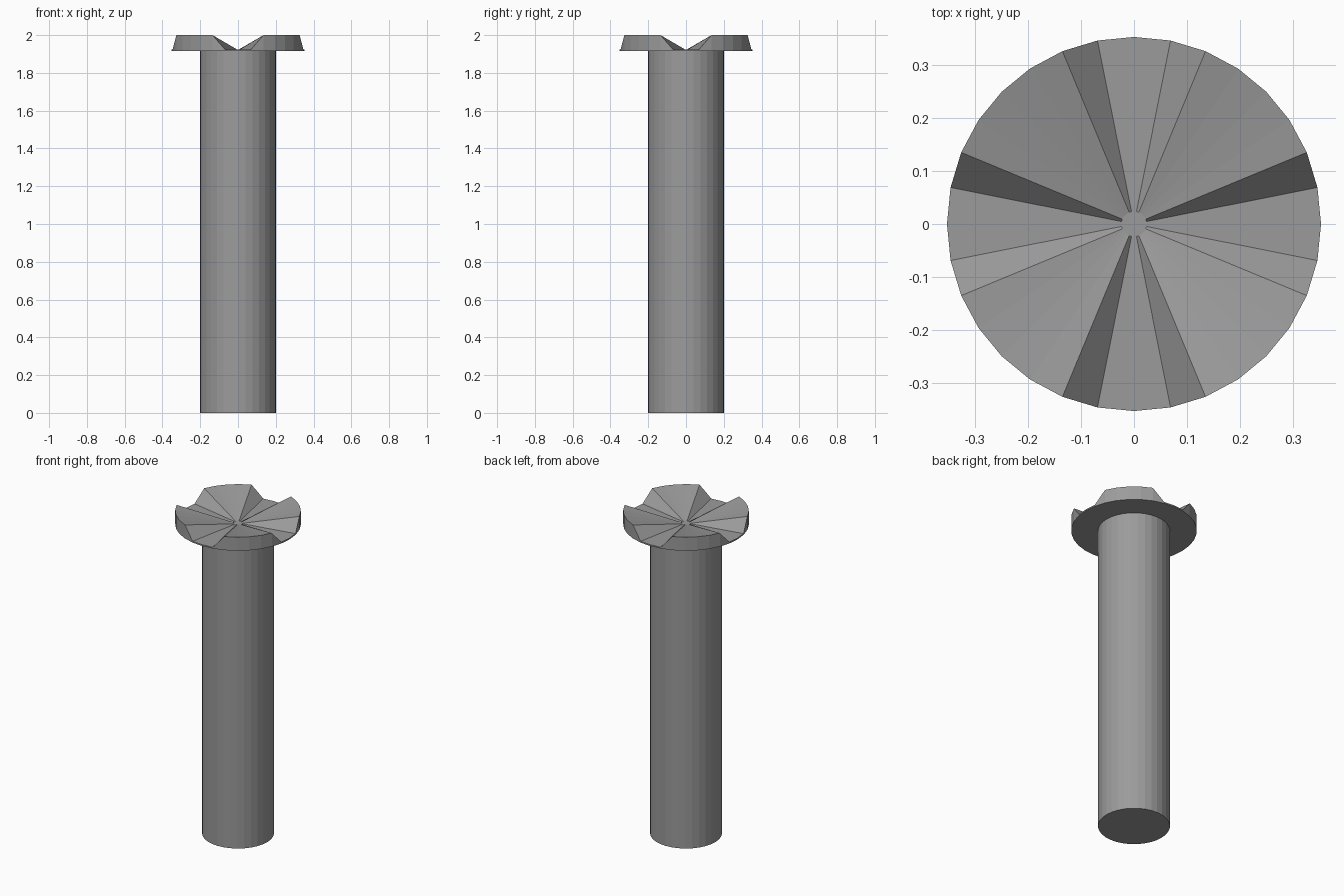
import bpy, bmesh
from math import cos, sin, pi

if "Cube" in bpy.data.objects:
    bpy.data.objects.remove(bpy.data.objects["Cube"])

SIDES = 32
LOW, HIGH, UNDER = 1.924, 2.0, 1.916


def rim_height(i):
    # Four raised quarters separated by low notches on the axes
    return HIGH if 2 <= i % 8 <= 6 else LOW


# Profile rings from the shaft foot up to the dished centre
rings = [
    (0.202, lambda i: 0.0),
    (0.202, lambda i: UNDER),
    (0.353, lambda i: UNDER),
    (0.353, rim_height),
    (0.024, lambda i: LOW),
]

bm = bmesh.new()
loops = []
for r, height in rings:
    loops.append([bm.verts.new((r * cos(2 * pi * i / SIDES),
                                r * sin(2 * pi * i / SIDES),
                                height(i))) for i in range(SIDES)])

# Walls between rings, then end caps
for a, b in zip(loops, loops[1:]):
    for i in range(SIDES):
        j = (i + 1) % SIDES
        bm.faces.new((a[i], a[j], b[j], b[i]))
bm.faces.new(loops[0][::-1])
bm.faces.new(loops[-1])
bmesh.ops.recalc_face_normals(bm, faces=bm.faces[:])

mesh = bpy.data.meshes.new("notched_head_pin")
bm.to_mesh(mesh)
bm.free()
pin = bpy.data.objects.new("notched_head_pin", mesh)
bpy.context.collection.objects.link(pin)

# Dark grey metal
metal = bpy.data.materials.new("dark_grey")
metal.diffuse_color = (0.33, 0.33, 0.33, 1.0)
metal.use_nodes = True
metal.node_tree.nodes["Principled BSDF"].inputs["Base Color"].default_value = metal.diffuse_color
mesh.materials.append(metal)
